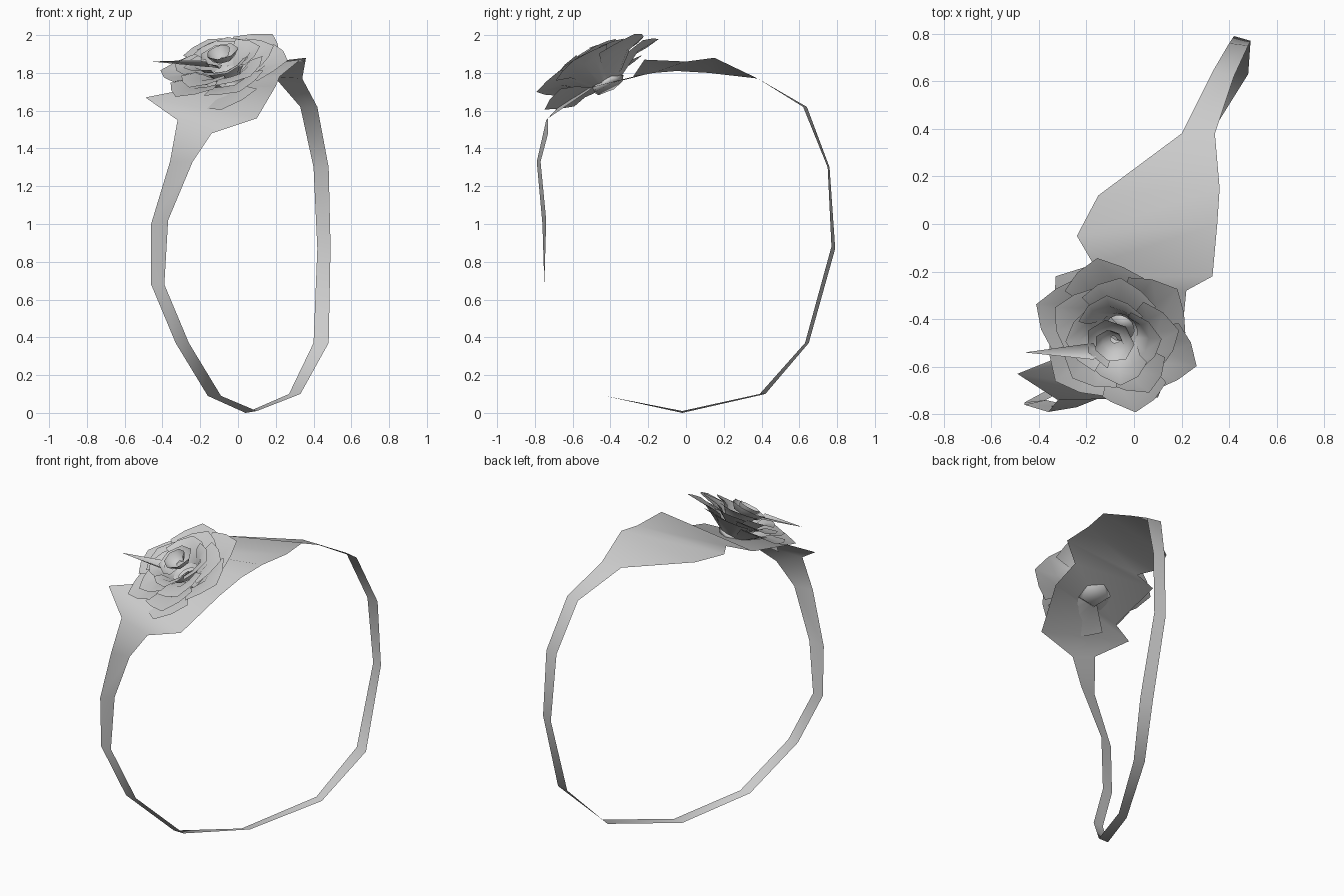
import bpy, bmesh, math
from mathutils import Vector, Matrix

cube = bpy.data.objects.get("Cube")
if cube:
    bpy.data.objects.remove(cube, do_unlink=True)

grey = bpy.data.materials.new("plain grey")
grey.use_nodes = True
grey.diffuse_color = (0.6, 0.6, 0.6, 1)
grey.node_tree.nodes["Principled BSDF"].inputs["Base Color"].default_value = (0.6, 0.6, 0.6, 1)


def finish(bm, name, matrix=None):
    """Turn a bmesh into a smooth shaded object."""
    if matrix:
        bm.transform(matrix)
    mesh = bpy.data.meshes.new(name)
    bm.to_mesh(mesh)
    bm.free()
    mesh.materials.append(grey)
    obj = bpy.data.objects.new(name, mesh)
    bpy.context.collection.objects.link(obj)
    for poly in mesh.polygons:
        poly.use_smooth = True
    return obj


def loft(bm, rows, closed=False):
    """Skin consecutive rows of points with quads."""
    rows = [[bm.verts.new(p) for p in row] for row in rows]
    pairs = list(zip(rows, rows[1:]))
    if closed:
        pairs.append((rows[-1], rows[0]))
    for a, b in pairs:
        for i in range(len(a) - 1):
            bm.faces.new((a[i], a[i + 1], b[i + 1], b[i]))


# Ribbon band: left edge and right edge of each section, from the bottom up the front
sections = [
    ((.04, -.02, 0), (.1, -.02, .01)),
    ((-.16, -.43, .09), (-.09, -.43, .09)),
    ((-.33, -.68, .37), (-.26, -.68, .37)),
    ((-.46, -.75, .68), (-.39, -.75, .68)),
    ((-.46, -.76, 1), (-.37, -.74, 1.02)),
    ((-.36, -.79, 1.33), (-.24, -.77, 1.33)),
    ((-.32, -.74, 1.55), (-.14, -.73, 1.48)),
    ((-.49, -.63, 1.67), (.1, -.73, 1.56)),
    ((-.34, -.57, 1.7), (.2, -.48, 1.73)),
    ((-.33, -.22, 1.79), (.22, -.28, 1.78)),
    ((-.17, -.17, 1.8), (.33, -.22, 1.87)),
    ((-.24, -.05, 1.81), (.35, 0, 1.86)),
    ((-.15, .12, 1.8), (.36, .15, 1.88)),
    ((.2, .38, 1.77), (.34, .38, 1.77)),
    ((.33, .64, 1.62), (.42, .62, 1.62)),
    ((.4, .76, 1.3), (.48, .75, 1.3)),
    ((.42, .79, .87), (.49, .77, .88)),
    ((.4, .65, .37), (.48, .63, .37)),
    ((.27, .42, .1), (.33, .39, .1)),
]
bm = bmesh.new()
loft(bm, sections, closed=True)
finish(bm, "ribbon_band")

# Tilted frame that carries the flower
up = Vector((0, 0, 1))
normal = Vector((-.27, -.5, 1))
flower = Matrix.Translation((-.07, -.46, 1.825)) @ up.rotation_difference(normal).to_matrix().to_4x4()


def petal(bm, angle, spread, inner, outer, low, high):
    """Cupped petal with a pointed rim; one side sits above its neighbour."""
    rim = (.86, .93, 1.05, .94, .84)
    rows = []
    for t in (0, .55, 1):
        row = []
        for i, edge in enumerate(rim):
            s = i / 4 - .5
            a = angle + spread * s
            r = inner + (outer * edge - inner) * t
            z = low + (high - low) * math.sin(t * 1.8) + .03 * s * t
            row.append((r * math.cos(a), r * math.sin(a), z))
        rows.append(row)
    loft(bm, rows)


# Petal rings: name, count, inner and outer radius, low and high, turn
rings = [
    ("outer_petals", 6, .07, .345, -.1, .02, -20),
    ("middle_petals", 5, .06, .27, -.05, .04, 10),
    ("inner_petals", 4, .08, .2, -.03, .07, 5),
]
for name, count, inner, outer, low, high, turn in rings:
    bm = bmesh.new()
    step = math.tau / count
    for i in range(count):
        petal(bm, math.radians(turn) + i * step, step * 1.2, inner, outer, low, high)
    finish(bm, name, flower)

# Large drooping petal at the front
bm = bmesh.new()
petal(bm, math.radians(-98), 1.4, .07, .34, -.1, -.06)
finish(bm, "front_petal", flower)

# Rolled bud in the middle of the flower: an open spiral with a flared lip
bm = bmesh.new()
rows = []
for i in range(13):
    a = i * math.tau / 7
    r = .055 + .006 * i
    rows.append([(r * k * math.cos(a), r * k * math.sin(a), z - .002 * i)
                 for k, z in ((.25, .06), (.7, .07), (1, .11))])
loft(bm, rows)
finish(bm, "rolled_bud", flower)

# Small faceted cup under the flower
bm = bmesh.new()
bmesh.ops.create_cone(bm, segments=5, radius1=.08, radius2=.1, depth=.03,
                      cap_ends=True, matrix=Matrix.Translation((0, 0, -.105)))
finish(bm, "flower_cup", flower)

# Folded pointed sliver sticking out at one side
bm = bmesh.new()
tip = bm.verts.new((-.46, -.54, 1.86))
base = [bm.verts.new(p) for p in ((-.17, -.5, 1.87), (-.15, -.54, 1.83), (-.17, -.57, 1.86))]
for a, b in zip(base, base[1:]):
    bm.faces.new((tip, a, b))
finish(bm, "pointed_sliver")
